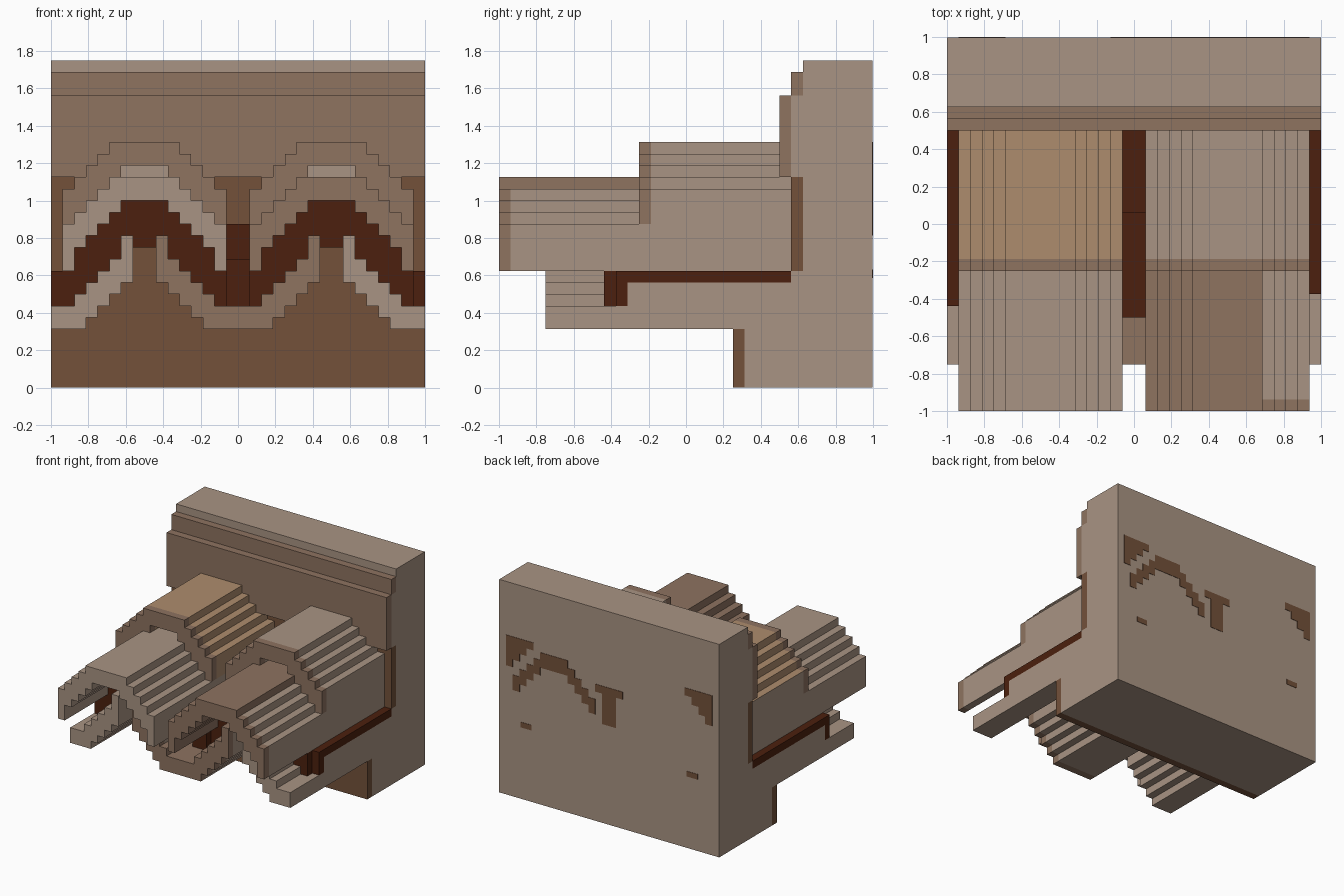
import bpy, bmesh

if "Cube" in bpy.data.objects:
    bpy.data.objects.remove(bpy.data.objects["Cube"])

U = 1 / 16  # one block; all x and z numbers below are in blocks


def lin(h):
    out = []
    for i in (0, 2, 4):
        c = int(h[i:i + 2], 16) / 255
        out.append(c / 12.92 if c <= 0.04045 else ((c + 0.055) / 1.055) ** 2.4)
    return (*out, 1)


def material(name, h):
    m = bpy.data.materials.new(name)
    m.use_nodes = True
    m.diffuse_color = lin(h)
    m.node_tree.nodes["Principled BSDF"].inputs["Base Color"].default_value = lin(h)
    return m


PALE = material("pale clay", "A99483")
MID = material("medium clay", "8E7360")
BROWN = material("dark brown", "73513A")
MORTAR = material("deep red brown", "4C200E")
TAN = material("tan clay", "AE8C6D")


def stepped(name, cols, ys, mats, rule=None):
    """Extrude a stepped outline of columns (x0, x1, bottom, top) through depths ys (units)."""
    pts = []
    for a, b, lo, hi in cols:
        pts += [(a, hi), (b, hi)]
    for a, b, lo, hi in reversed(cols):
        pts += [(b, lo), (a, lo)]
    pts = [p for i, p in enumerate(pts) if p != pts[i - 1]]
    bm = bmesh.new()
    rings = [[bm.verts.new((x * U, y, z * U)) for x, z in pts] for y in ys]
    n = len(pts)
    for r, s in zip(rings, rings[1:]):
        for i in range(n):
            bm.faces.new((r[i], r[(i + 1) % n], s[(i + 1) % n], s[i]))
    bm.faces.new(rings[0])
    bm.faces.new(rings[-1])
    bmesh.ops.recalc_face_normals(bm, faces=bm.faces)
    if rule:
        for f in bm.faces:
            f.material_index = rule(f.calc_center_median(), f.normal)
    me = bpy.data.meshes.new(name)
    bm.to_mesh(me)
    bm.free()
    for m in mats:
        me.materials.append(m)
    ob = bpy.data.objects.new(name, me)
    bpy.context.collection.objects.link(ob)
    return ob


def box(name, x0, x1, y0, y1, z0, z1, mat):
    return stepped(name, [(x0, x1, z0, z1)], (y0, y1), [mat])


def mirrored(half, centre):
    """Turn columns measured outward from a centre line into a full symmetric set."""
    left = [(centre - b, centre - a, lo, hi) for a, b, lo, hi in reversed(half)]
    return left + [(centre + a, centre + b, lo, hi) for a, b, lo, hi in half]


# Wall: body with shallow stepped layers on its front
BACK = 0.997
box("wall_body", -16, 16, 0.625, BACK, 0, 28, PALE)
box("wall_foot", -16, 16, 0.3125, 0.625, 0, 5, PALE)
box("wall_foot_face", -16, 16, 0.25, 0.3125, 0, 5, BROWN)
box("wall_under_tiles", -16, 16, 0.5625, 0.625, 5, 10, PALE)
box("wall_recess_face", -16, 16, 0.5625, 0.625, 10, 18, BROWN)
box("wall_upper", -16, 16, 0.5625, 0.625, 18, 25, PALE)
box("wall_upper_face", -16, 16, 0.5, 0.5625, 18, 25, MID)
box("wall_top_step", -16, 16, 0.5625, 0.625, 25, 27, MID)

# Trough tiles: a full one in the middle, a half one at each side
trough = [(0, 2, 5, 7), (2, 3, 5, 8), (3, 4, 6, 9), (4, 5, 7, 10), (5, 6, 8, 11), (6, 7, 9, 13)]
TY = (-0.75, -0.6875, 0.5625)
stepped("middle_trough_tile", mirrored(trough, 0), TY, [MID, PALE],
        lambda c, n: int(c.y > -0.7 and n.z < 0.5))
stepped("right_trough_tile", mirrored(trough, -16)[6:], TY, [PALE])
stepped("left_trough_tile", mirrored(trough, 16)[:6], TY, [PALE])

# Wall infill under the ridges between the troughs
infill = [(0, 1, 5, 12), (1, 2, 5, 9), (2, 3, 5, 8), (3, 4, 5, 7), (4, 5, 5, 6)]
for side, c in (("right", -8), ("left", 8)):
    stepped(side + "_ridge_infill", mirrored(infill, c), (0.25, 0.5625), [BROWN])

# Mortar bed between troughs and arches
bed = [(0, 1, 7, 11), (1, 2, 7, 10), (2, 3, 8, 12), (3, 4, 9, 13), (4, 5, 10, 14), (5, 6, 11, 15),
       (6, 7, 13, 16), (7, 9, 12, 16), (9, 10, 13, 16), (10, 11, 11, 15), (11, 12, 10, 14),
       (12, 13, 9, 13), (13, 14, 8, 12), (14, 15, 7, 10)]
stepped("mortar_bed", mirrored(bed, 0), (-0.4375, 0.5625), [MORTAR])
box("middle_mortar_nose", -1, 1, -0.5, -0.4375, 7, 11, MORTAR)
box("middle_mortar_rise", -1, 1, 0.0625, 0.5625, 11, 14, MORTAR)
for side, a, b, y in (("right", -16, -15, -0.4375), ("left", 15, 16, -0.375)):
    box(side + "_mortar_end", a, b, y, y + U, 7, 10, MORTAR)
    box(side + "_mortar_strip", a, b, y + U, 0.5625, 9, 10, MORTAR)
    box(side + "_clay_edge", a, b, y + U, 0.5625, 7, 9, PALE)

# Arch tiles: a long low one with a shorter one nested on top
low = [(0, 2, 16, 18), (2, 3, 15, 18), (3, 4, 14, 17), (4, 5, 13, 16), (5, 6, 12, 15), (6, 7, 10, 14)]
high = [(0, 2, 19, 21), (2, 3, 18, 21), (3, 4, 17, 20), (4, 5, 16, 19), (5, 6, 15, 18), (6, 7, 14, 17)]
LY = (-1, -0.9375, 0.5625)
HY = (-0.25, -0.1875, 0.5625)
stepped("right_low_arch_tile", mirrored(low, -8), LY, [PALE])
stepped("left_low_arch_tile", mirrored(low, 8), LY, [MID, PALE],
        lambda c, n: int(c.y > -0.94 and c.x > 0.69))
stepped("right_high_arch_tile", mirrored(high, -8), HY, [MID, TAN, PALE],
        lambda c, n: 0 if c.y < -0.2 else (2 if c.x < -0.93 else 1))
stepped("left_high_arch_tile", mirrored(high, 8), HY, [MID, PALE], lambda c, n: int(c.y > -0.2))
for side, c in (("right", -8), ("left", 8)):
    box(side + "_arch_core", c - 2, c + 2, 0.1, 0.5625, 18, 19, PALE)

# Dark patches on the back of the wall
PY = (BACK - 0.002, 1.0)
corner = [(11, 12, 20, 21), (12, 13, 19, 21), (13, 14, 18, 21), (14, 15, 17, 21)]
stepped("left_back_corner_patch", corner, PY, [BROWN])
stepped("right_back_corner_patch", [(-b, -a, lo, hi) for a, b, lo, hi in reversed(corner)], PY, [BROWN])
band = [(0, 2, 18, 20), (2, 3, 17, 19), (3, 4, 16, 18), (4, 5, 15, 17), (5, 6, 14, 16)]
stepped("back_arch_patch", mirrored(band, 8), PY, [BROWN])
stepped("back_middle_patch", mirrored([(0, 1, 13, 18), (1, 2, 17, 18)], 0), PY, [BROWN])
for side, c in (("right", -12.1), ("left", 12.1)):
    box(side + "_back_spot", c - 0.8, c + 0.8, *PY, 9.4, 10.1, BROWN)
